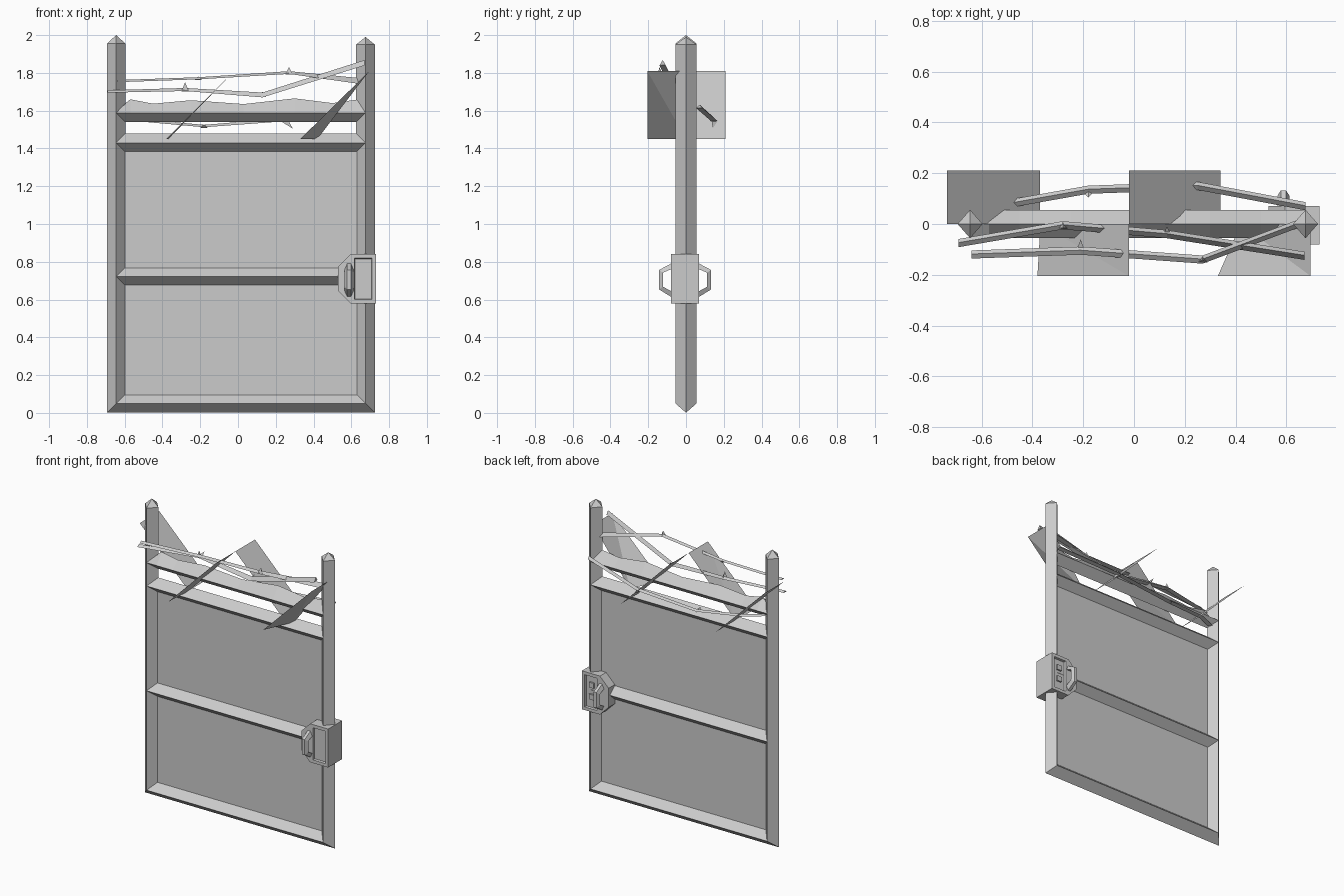
import bpy, bmesh
from mathutils import Vector

cube = bpy.data.objects.get("Cube")
if cube:
    bpy.data.objects.remove(cube, do_unlink=True)

grey = bpy.data.materials.new("plain_grey")
grey.use_nodes = True
tone = (0.6, 0.6, 0.6, 1)
grey.diffuse_color = tone
grey.node_tree.nodes["Principled BSDF"].inputs["Base Color"].default_value = tone

LEFT, RIGHT = -0.645, 0.675   # post centre lines
RX, RY = 0.049, 0.056         # half widths of the diamond bars


def finish(name, bm):
    bmesh.ops.recalc_face_normals(bm, faces=bm.faces)
    mesh = bpy.data.meshes.new(name)
    bm.to_mesh(mesh)
    bm.free()
    mesh.materials.append(grey)
    obj = bpy.data.objects.new(name, mesh)
    bpy.context.collection.objects.link(obj)
    return obj


def loft(name, rings):
    """Join rings of points into a tube; a one-point ring makes a tip."""
    bm = bmesh.new()
    loops = [[bm.verts.new(p) for p in ring] for ring in rings]
    for a, b in zip(loops, loops[1:]):
        n = max(len(a), len(b))
        for i in range(n):
            j = (i + 1) % n
            if len(a) == 1:
                bm.faces.new((a[0], b[j], b[i]))
            elif len(b) == 1:
                bm.faces.new((a[i], a[j], b[0]))
            else:
                bm.faces.new((a[i], a[j], b[j], b[i]))
    for end in (loops[0], loops[-1]):
        if len(end) > 2:
            bm.faces.new(end)
    return finish(name, bm)


def box(name, lo, hi, recess=0):
    """Box with optional sunk panels on its front and back."""
    bm = bmesh.new()
    bmesh.ops.create_cube(bm, size=1)
    for v in bm.verts:
        v.co = [l + (c + 0.5) * (h - l) for c, l, h in zip(v.co, lo, hi)]
    if recess:
        bm.normal_update()
        sides = [f for f in bm.faces if abs(f.normal.y) > 0.9]
        bmesh.ops.inset_individual(bm, faces=sides, thickness=recess)
        bmesh.ops.inset_individual(bm, faces=sides, thickness=0.004, depth=-0.015)
    return finish(name, bm)


# Mitred frame: both posts and the bottom rail in one sweep, with pointed caps
def post_ring(x, z, slope, side):
    return [(x + side * RX, 0, z - slope * RX), (x, RY, z),
            (x - side * RX, 0, z + slope * RX), (x, -RY, z)]


loft("gate_frame", [
    [(LEFT, 0, 2.0)],
    post_ring(LEFT, 1.955, 0, -1),
    post_ring(LEFT, 0.05, 1, -1),
    post_ring(RIGHT, 0.05, 1, 1),
    post_ring(RIGHT, 1.95, 0, 1),
    [(RIGHT, 0, 1.99)],
])

# Sheet panel
box("sheet_panel", (LEFT, -0.004, 0.05), (RIGHT, 0.004, 1.43))


# Cross rails with diamond section
def rail(name, z, tops):
    rings = []
    for x, top in tops:
        rings.append([(x, -RY, z), (x, 0, top), (x, RY, z), (x, 0, z - RX)])
    loft(name, rings)


for name, z in (("middle_rail", 0.722), ("panel_top_rail", 1.43)):
    rail(name, z, [(LEFT, z + RX), (RIGHT, z + RX)])
rail("bent_top_rail", 1.588, [
    (LEFT, 1.60), (-0.57, 1.66), (-0.45, 1.637), (-0.25, 1.655),
    (0.03, 1.635), (0.3, 1.665), (0.5, 1.64), (RIGHT, 1.665)])


# Slanted plates woven around the top rail
def plate(name, x0, x1, depth, z0, z1, twist=0):
    bm = bmesh.new()
    corners = ((x0, depth, z0), (x0 + twist, 0, z0), (x1, 0, z1), (x1, depth, z1))
    bm.faces.new([bm.verts.new(c) for c in corners])
    if twist:
        bmesh.ops.triangulate(bm, faces=bm.faces)
    finish(name, bm)


LOW, HIGH = 1.45, 1.81
plate("back_plate_outer", -0.735, -0.37, 0.21, HIGH, LOW)
plate("back_plate_inner", -0.02, 0.34, 0.21, HIGH, LOW)
plate("front_plate_inner", -0.38, -0.02, -0.205, LOW, HIGH, 0.012)
plate("front_plate_outer", 0.33, 0.695, -0.205, LOW, HIGH, 0.09)


# Ragged wire strands: each point is x, y, z and half height
def strand(name, points, barbs):
    rings = []
    for x, y, z, h in points:
        rings.append([(x, y - 0.016, z - h * 0.6), (x, y + 0.016, z - h * 0.4),
                      (x, y + 0.002, z + h)])
    loft(name, rings)
    for i, (index, tip) in enumerate(barbs):
        base = Vector(points[index][:3])
        ring = [base + Vector(o) for o in
                ((-0.02, -0.012, -0.008), (0.02, -0.012, -0.008), (0, 0.016, -0.008))]
        loft(f"{name}_barb_{i + 1}", [ring, [base + Vector(tip)]])


strand("upper_strand", [
    (-0.64, -0.12, 1.755, 0.007), (-0.21, -0.105, 1.77, 0.007),
    (0.27, -0.14, 1.80, 0.009), (0.67, 0.01, 1.75, 0.02)],
    [(1, (0, 0.045, 0.01)), (2, (0, 0.0, 0.03))])
strand("lower_strand", [
    (-0.69, -0.075, 1.70, 0.008), (-0.28, -0.005, 1.71, 0.01),
    (0.13, -0.04, 1.68, 0.016), (0.67, -0.125, 1.85, 0.018)],
    [(1, (0, -0.01, 0.04)), (2, (0, 0.03, 0.02))])
strand("back_strand", [
    (LEFT, 0.0, 1.56, 0.008), (-0.49, 0.08, 1.545, 0.008),
    (-0.18, 0.135, 1.517, 0.008), (0.25, 0.15, 1.55, 0.01),
    (RIGHT, 0.07, 1.62, 0.012)],
    [(2, (0, -0.03, 0.01)), (3, (0.04, -0.01, -0.045))])

# Latch case: a recessed box with a tapered inner end
box("latch_case", (0.595, -0.08, 0.58), (0.73, 0.07, 0.84), 0.03)
loft("latch_case_end", [
    [(x, y, z) for x, z in ((0.595, 0.58), (0.595, 0.84), (0.53, 0.775), (0.53, 0.645))]
    for y in (-0.08, 0.07)])

# Handles and small buttons on both sides
for side, word, face in ((-1, "front", -0.08), (1, "back", 0.07)):
    rings = []
    for out, inner, z, zi in ((0, 0, 0.79, 0.76), (0.062, 0.042, 0.757, 0.742),
                              (0.062, 0.042, 0.653, 0.668), (0, 0, 0.615, 0.645)):
        yo, yi = face + side * out, face + side * inner
        rings.append([(0.565, yi, zi), (0.578, yo, z), (0.598, yo, z), (0.611, yi, zi)])
    loft(f"{word}_handle", rings)
for i, z in enumerate((0.66, 0.74)):
    box(f"back_button_{i + 1}", (0.645, 0.05, z), (0.68, 0.066, z + 0.035))
